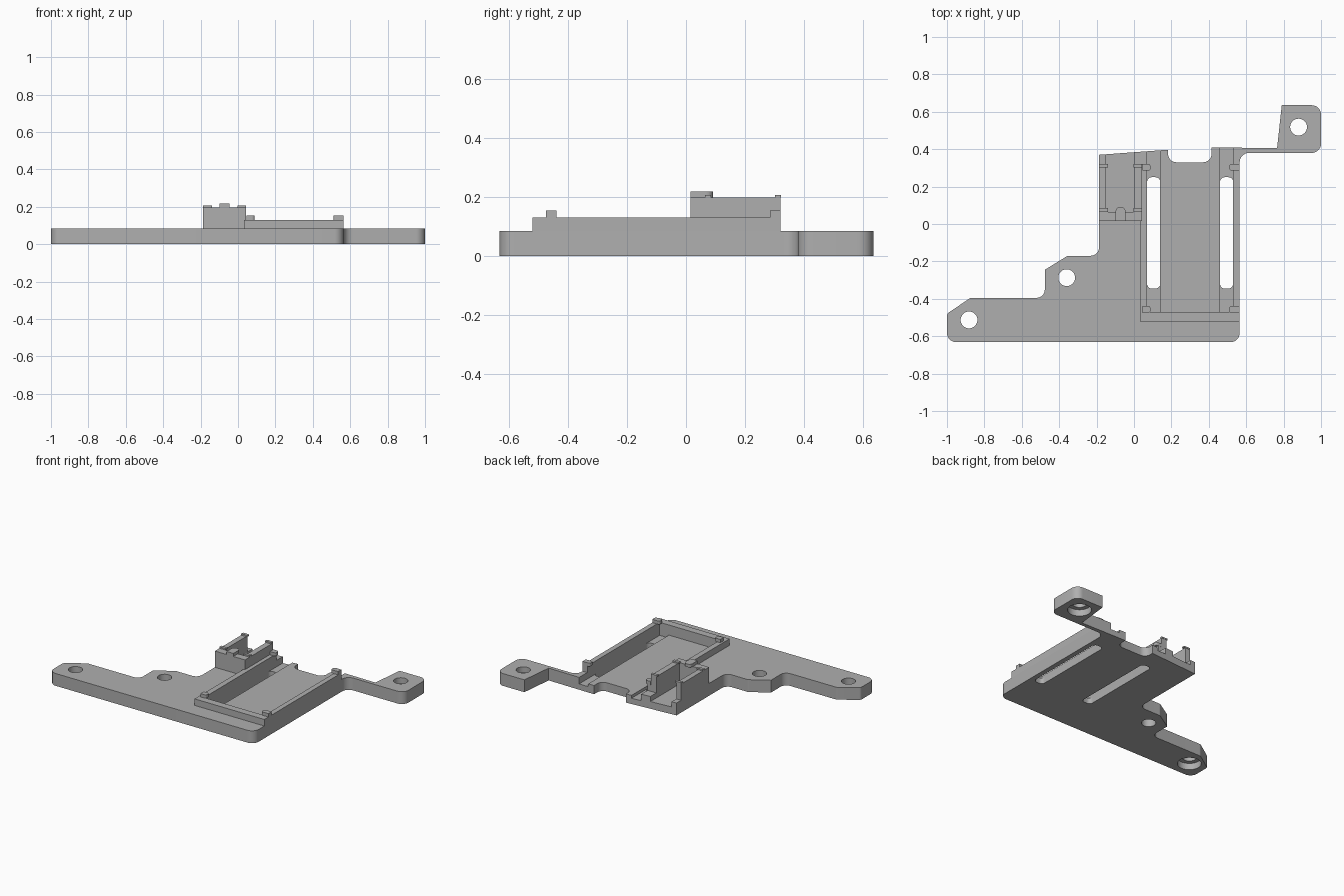
import bpy, bmesh, math
from mathutils import Vector

if "Cube" in bpy.data.objects:
    bpy.data.objects.remove(bpy.data.objects["Cube"])

grey = bpy.data.materials.new("plain grey")
grey.diffuse_color = (0.43, 0.43, 0.43, 1)
grey.use_nodes = True
grey.node_tree.nodes["Principled BSDF"].inputs["Base Color"].default_value = grey.diffuse_color


def rounded(pts):
    """Turn (x, y[, radius]) corners into an outline with arc fillets."""
    out = []
    n = len(pts)
    for i, p in enumerate(pts):
        c = Vector(p[:2])
        if len(p) < 3:
            out.append(c)
            continue
        a = (Vector(pts[i - 1][:2]) - c).normalized()
        b = (Vector(pts[(i + 1) % n][:2]) - c).normalized()
        half = a.angle(b) / 2
        mid = c + (a + b).normalized() * (p[2] / math.sin(half))
        s = c + a * (p[2] / math.tan(half)) - mid
        e = c + b * (p[2] / math.tan(half)) - mid
        turn = math.atan2(s.x * e.y - s.y * e.x, s.dot(e))
        for k in range(9):
            t = turn * k / 8
            out.append(mid + Vector((s.x * math.cos(t) - s.y * math.sin(t),
                                     s.x * math.sin(t) + s.y * math.cos(t))))
    return out


def prism(name, pts, z0, z1):
    bm = bmesh.new()
    face = bm.faces.new([bm.verts.new((p.x, p.y, z0)) for p in rounded(pts)])
    top = bmesh.ops.extrude_face_region(bm, geom=[face])["geom"]
    bmesh.ops.translate(bm, vec=(0, 0, z1 - z0),
                        verts=[v for v in top if isinstance(v, bmesh.types.BMVert)])
    bmesh.ops.recalc_face_normals(bm, faces=bm.faces)
    me = bpy.data.meshes.new(name)
    bm.to_mesh(me)
    bm.free()
    me.materials.append(grey)
    ob = bpy.data.objects.new(name, me)
    bpy.context.collection.objects.link(ob)
    return ob


def box(name, x0, x1, y0, y1, z0, z1, *r):
    return prism(name, [(x0, y0, *r), (x1, y0, *r), (x1, y1, *r), (x0, y1, *r)], z0, z1)


def disc(name, x, y, r, z0, z1):
    pts = [(x + r * math.cos(k * math.tau / 40), y + r * math.sin(k * math.tau / 40))
           for k in range(40)]
    return prism(name, pts, z0, z1)


def cut(ob, cutter):
    bpy.context.view_layer.objects.active = ob
    m = ob.modifiers.new("cut", 'BOOLEAN')
    m.operation, m.solver, m.object = 'DIFFERENCE', 'EXACT', cutter
    bpy.ops.object.modifier_apply(modifier=m.name)
    bpy.data.objects.remove(cutter)


# Base plate with arms and the rear notch
T = 0.085
base = prism("base_plate", [
    (-1, -0.632, 0.05), (0.565, -0.632, 0.05), (0.565, 0.38, 0.05),
    (1, 0.38, 0.05), (1, 0.635, 0.05), (0.79, 0.635), (0.765, 0.405),
    (0.415, 0.41), (0.415, 0.33, 0.045), (0.182, 0.33, 0.045), (0.182, 0.397),
    (-0.187, 0.37), (-0.187, -0.17, 0.045), (-0.355, -0.17, 0.02),
    (-0.477, -0.245), (-0.477, -0.395, 0.045), (-0.875, -0.395, 0.03),
    (-1, -0.48, 0.02)], 0, T)

# Recessed floors, side channels and slots
cut(base, box("cutter", 0.07, 0.53, -0.47, 0.6, 0.06, 0.3))
cut(base, box("cutter", -0.15, 0.003, 0.065, 0.6, 0.05, 0.3))
for x in (0.07, 0.46):
    cut(base, box("cutter", x, x + 0.07, -0.47, 0.6, 0.04, 0.3))
    cut(base, box("cutter", x, x + 0.07, -0.345, 0.25, -0.1, 0.3, 0.025))

# Screw holes, the outer two counterbored underneath
for x, y in ((-0.882, -0.513), (0.88, 0.518), (-0.36, -0.287)):
    cut(base, disc("cutter", x, y, 0.045, -0.1, 0.3))
for x, y in ((-0.882, -0.513), (0.88, 0.518)):
    cut(base, disc("cutter", x, y, 0.075, -0.1, 0.045))
bpy.ops.object.select_all(action='DESELECT')
base.select_set(True)
bpy.context.view_layer.objects.active = base
bpy.ops.object.shade_smooth_by_angle(angle=math.radians(30))

# Tray rails around the large pocket
R = 0.13
box("tray_rail_left", 0.032, 0.07, -0.52, 0.32, T, R)
box("tray_rail_right", 0.53, 0.565, -0.52, 0.32, T, R)
box("tray_rail_front", 0.07, 0.53, -0.52, -0.47, T, R)

# Retaining clips with rounded noses over the tray
for y0 in (-0.475, 0.285):
    y1 = y0 + 0.036
    prism("tray_clip_left", [(0.045, y0), (0.088, y0, 0.012), (0.088, y1, 0.012),
                             (0.045, y1)], R, 0.153)
    prism("tray_clip_right", [(0.565, y0), (0.565, y1), (0.51, y1, 0.012),
                              (0.51, y0, 0.012)], R, 0.153)

# Tall holder: two side walls, front wall
H = 0.197
box("holder_wall_left", -0.187, -0.15, 0.015, 0.32, T, H)
box("holder_wall_right", 0.003, 0.043, 0.015, 0.32, T, H)
box("holder_wall_front", -0.15, 0.003, 0.015, 0.065, T, H)

# Holder clips
for y0 in (0.065, 0.302):
    box("holder_clip_left", -0.187, -0.14, y0, y0 + 0.02, H, 0.207)
    box("holder_clip_right", -0.004, 0.043, y0, y0 + 0.02, H, 0.207)
prism("holder_front_clip", [(-0.098, 0.015), (-0.046, 0.015), (-0.046, 0.092, 0.024),
                            (-0.098, 0.092, 0.024)], H, 0.218)
